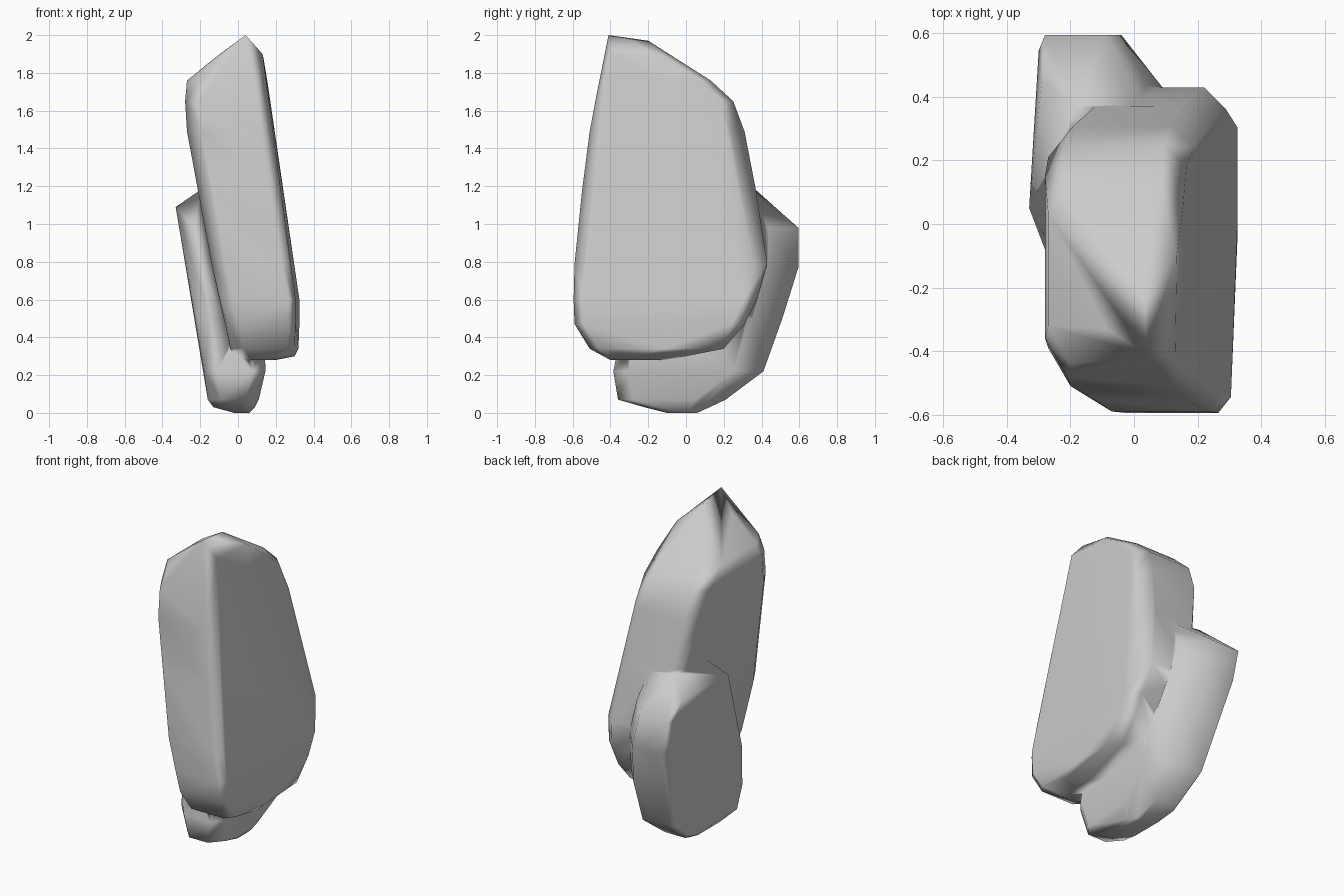
import bpy, bmesh, math

if "Cube" in bpy.data.objects:
    bpy.data.objects.remove(bpy.data.objects["Cube"])


def rock_slab(name, levels, extra, cuts, taper=0.0):
    """Convex slab from rows of (z, x left, x right, y front, y back).
    cuts: corner chamfers (dx, dy) for front left, front right, back left, back right."""
    bm = bmesh.new()
    corners = [(-1, -1), (1, -1), (-1, 1), (1, 1)]
    for z, xl, xr, yf, yb in levels:
        for (sx, sy), (cx, cy) in zip(corners, cuts):
            dx, dy = min(cx, (xr - xl) * 0.4), min(cy, (yb - yf) * 0.3)
            x = xl if sx < 0 else xr - (taper if sy < 0 else 0)
            y = yf if sy < 0 else yb
            bm.verts.new((x - sx * dx, y, z))
            bm.verts.new((x, y - sy * dy, z))
        bm.verts.new((xr, yf * 0.3 + yb * 0.7 - 0.1, z))
    for p in extra:
        bm.verts.new(p)
    res = bmesh.ops.convex_hull(bm, input=bm.verts[:])
    junk = {v for v in res["geom_interior"] + res["geom_unused"]
            if isinstance(v, bmesh.types.BMVert)}
    bmesh.ops.delete(bm, geom=list(junk), context='VERTS')
    bmesh.ops.remove_doubles(bm, verts=bm.verts[:], dist=0.012)
    bmesh.ops.recalc_face_normals(bm, faces=bm.faces[:])
    me = bpy.data.meshes.new(name)
    bm.to_mesh(me)
    bm.free()
    ob = bpy.data.objects.new(name, me)
    bpy.context.collection.objects.link(ob)
    return ob


# Tall leaning slab, with a sharp peak at the front
tall = rock_slab("standing_rock", [
    (0.28, 0.00, 0.20, -0.40, -0.10),
    (0.34, -0.04, 0.32, -0.51, 0.20),
    (0.47, -0.06, 0.325, -0.59, 0.31),
    (0.60, -0.09, 0.325, -0.595, 0.375),
    (0.79, -0.14, 0.29, -0.59, 0.43),
    (1.18, -0.20, 0.22, -0.55, 0.37),
    (1.49, -0.27, 0.185, -0.51, 0.31),
    (1.65, -0.28, 0.165, -0.48, 0.25),
    (1.76, -0.27, 0.155, -0.44, 0.13),
], [(0.04, -0.41, 2.0), (0.03, -0.20, 1.97), (-0.09, -0.33, 1.905),
    (0.13, -0.40, 1.90), (0.135, -0.10, 1.88), (0.30, -0.25, 0.30)],
    [(0.07, 0.12), (0.04, 0.05), (0.08, 0.10), (0.07, 0.07)], 0.02)

# Shorter slab leaning behind it, reaching the ground
low = rock_slab("leaning_rock", [
    (0.00, -0.02, 0.06, -0.10, 0.06),
    (0.03, -0.13, 0.09, -0.22, 0.11),
    (0.07, -0.16, 0.11, -0.36, 0.21),
    (0.22, -0.18, 0.145, -0.385, 0.41),
    (0.50, -0.215, 0.14, -0.33, 0.51),
    (0.77, -0.26, 0.09, -0.20, 0.595),
    (0.98, -0.30, 0.04, -0.08, 0.595),
], [(-0.33, 0.05, 1.09), (-0.29, 0.45, 1.07), (-0.20, 0.10, 1.18),
    (-0.18, 0.37, 1.18), (0.0, 0.35, 1.17), (0.0, 0.10, 1.15)],
    [(0.07, 0.08), (0.07, 0.08), (0.02, 0.05), (0.13, 0.16)])

# Fuse the slabs into one rock
fuse = tall.modifiers.new("fuse", 'BOOLEAN')
fuse.operation = 'UNION'
fuse.solver = 'EXACT'
fuse.object = low
weld = tall.modifiers.new("weld", 'WELD')
weld.merge_threshold = 0.015
bpy.context.view_layer.objects.active = tall
tall.select_set(True)
for m in ("fuse", "weld"):
    bpy.ops.object.modifier_apply(modifier=m)
bpy.data.objects.remove(low)

# Soft worn shading
bpy.ops.object.shade_smooth_by_angle(angle=math.radians(100))
wn = tall.modifiers.new("worn_normals", 'WEIGHTED_NORMAL')
wn.weight = 60
wn.keep_sharp = True
